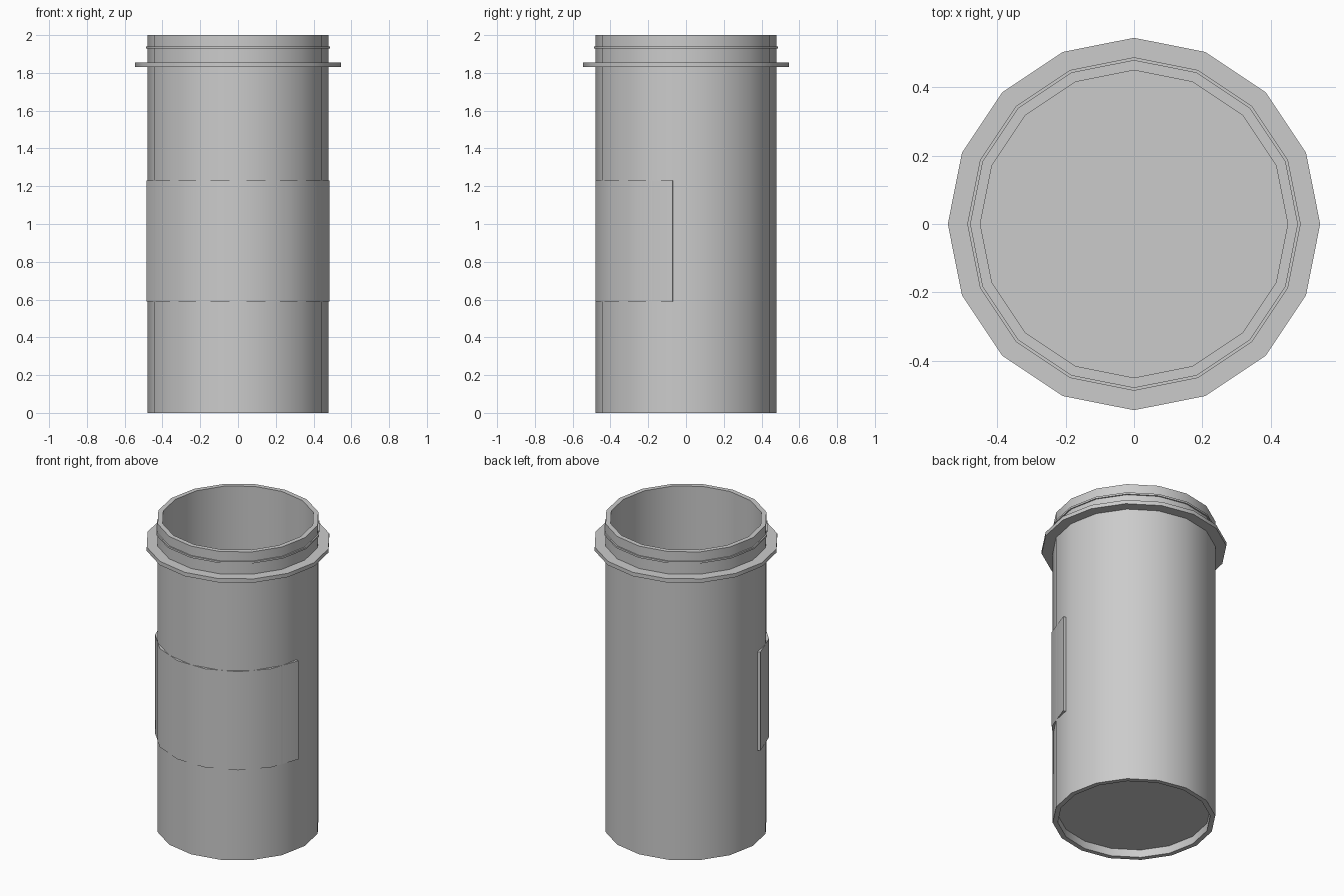
import bpy, bmesh
from math import sin, cos, pi, radians

if "Cube" in bpy.data.objects:
    bpy.data.objects.remove(bpy.data.objects["Cube"])

SIDES = 16


def finish(name, bm):
    bmesh.ops.recalc_face_normals(bm, faces=bm.faces)
    mesh = bpy.data.meshes.new(name)
    bm.to_mesh(mesh)
    bm.free()
    obj = bpy.data.objects.new(name, mesh)
    bpy.context.collection.objects.link(obj)
    bpy.ops.object.select_all(action='DESELECT')
    obj.select_set(True)
    bpy.context.view_layer.objects.active = obj
    bpy.ops.object.shade_smooth_by_angle(angle=radians(30))
    return obj


def arc(bm, r, z, angles):
    return [bm.verts.new((r * cos(a), r * sin(a), z)) for a in angles]


def bridge(bm, a, b, closed):
    n = len(a)
    for i in range(n if closed else n - 1):
        j = (i + 1) % n
        bm.faces.new((a[i], a[j], b[j], b[i]))


def lathe(name, profile, loop=False):
    """Revolve (radius, z) points; a looped profile makes a ring, else both ends are capped."""
    bm = bmesh.new()
    angles = [2 * pi * i / SIDES for i in range(SIDES)]
    rings = [arc(bm, r, z, angles) for r, z in profile]
    for a, b in zip(rings, rings[1:]):
        bridge(bm, a, b, True)
    if loop:
        bridge(bm, rings[-1], rings[0], True)
    else:
        bm.faces.new(rings[0])
        bm.faces.new(rings[-1])
    return finish(name, bm)


def ring(name, r, z0, z1):
    return lathe(name, [(0.47, z0), (r, z0), (r, z1), (0.47, z1)], loop=True)


# Hollow body with a recessed base and an open top
lathe("container_body", [(0.45, 0.05), (0.45, 0), (0.48, 0), (0.48, 2), (0.45, 2), (0.45, 0.07)])

# Wide collar and thin neck ring
ring("collar_flange", 0.545, 1.83, 1.855)
ring("neck_ring", 0.488, 1.928, 1.94)

# Curved panel wrapped around the front half
bm = bmesh.new()
start, end, steps = radians(188.3), radians(351.7), 7
angles = [start + (end - start) * i / steps for i in range(steps + 1)]
section = [(0.468, 0.59), (0.489, 0.59), (0.489, 1.23), (0.468, 1.23)]
loops = [arc(bm, r, z, angles) for r, z in section]
for i in range(4):
    bridge(bm, loops[i], loops[(i + 1) % 4], False)
for k in (0, -1):
    bm.faces.new([l[k] for l in loops])
finish("front_panel", bm)
